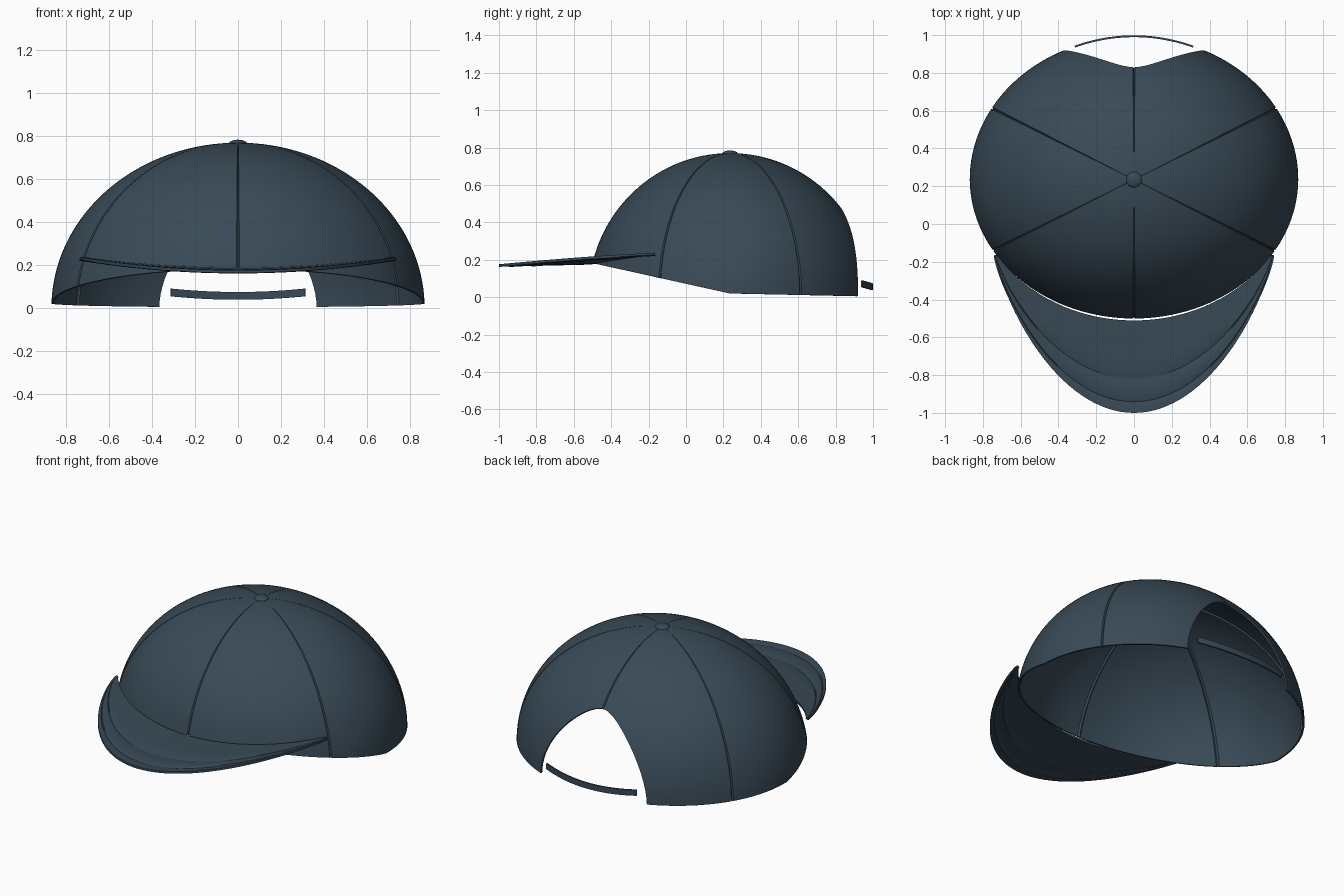
import bpy, bmesh
from math import sin, cos, acos, radians, pi, sqrt

if "Cube" in bpy.data.objects:
    bpy.data.objects.remove(bpy.data.objects["Cube"])

CY, RX, RY, RZ = 0.235, 0.87, 0.757, 0.77   # crown ellipsoid
fabric = bpy.data.materials.new("navy_fabric")
fabric.diffuse_color = (0.04, 0.068, 0.094, 1)
fabric.use_nodes = True
fabric.node_tree.nodes["Principled BSDF"].inputs["Base Color"].default_value = fabric.diffuse_color


def finish(ob):
    """Apply modifiers, colour and smooth-shade one part."""
    ob.data.materials.append(fabric)
    bpy.ops.object.select_all(action='DESELECT')
    ob.select_set(True)
    bpy.context.view_layer.objects.active = ob
    bpy.ops.object.convert(target='MESH')
    bpy.ops.object.shade_smooth_by_angle(angle=radians(35))


def sheet(name, rows, thickness, mirror=False):
    """Skin a grid of points and give it thickness (inward / downward)."""
    bm = bmesh.new()
    grid = [[bm.verts.new(p) for p in r] for r in rows]
    for a, b in zip(grid, grid[1:]):
        for j in range(len(a) - 1):
            bm.faces.new((a[j], a[j + 1], b[j + 1], b[j]))
    bmesh.ops.remove_doubles(bm, verts=bm.verts, dist=1e-5)
    me = bpy.data.meshes.new(name)
    bm.to_mesh(me)
    bm.free()
    ob = bpy.data.objects.new(name, me)
    bpy.context.collection.objects.link(ob)
    if mirror:
        ob.modifiers.new("mirror", 'MIRROR')
    so = ob.modifiers.new("thickness", 'SOLIDIFY')
    so.thickness = thickness
    so.offset = -1
    finish(ob)
    return ob


# Crown: half dome, angle measured from the back, with grooved seams every 60 degrees
OPEN = 25.2          # half angle of the back opening
SEAMS = (0, 60, 120, 180)
GAP = 0.45


def span(a, b, n):
    return [a + (b - a) * i / n for i in range(n + 1)]


angles = [0, GAP] + [OPEN * sin(pi / 2 * i / 18) for i in range(1, 19)]
angles += span(OPEN, 60 - GAP, 14)[1:] + [60]
angles += span(60 + GAP, 120 - GAP, 22) + [120]
angles += span(120 + GAP, 180 - GAP, 22) + [180]


def edge_phi(a):
    """Polar angle where the crown's lower edge lies."""
    ar, phi = radians(a), pi / 2
    for _ in range(8):
        d = RY * cos(ar) * sin(phi)
        z = 0.02 - 0.022 * d if d > 0 else 0.02 - 0.2207 * d
        if a < OPEN:
            z += (0.476 - z) * (1 - (a / OPEN) ** 1.8) ** (1 / 1.8)
        phi = acos(z / RZ)
    return phi


ends = [edge_phi(a) for a in angles]
N = 36
rows = []
for i in range(N + 1):
    row = []
    for a, e in zip(angles, ends):
        p, ar = e * i / N, radians(a)
        k = 0.991 if a in SEAMS and i else 1
        x = 0 if a in (0, 180) else RX * sin(ar) * sin(p) * k
        row.append((x, CY + RY * cos(ar) * sin(p) * k, RZ * cos(p) * k if i else RZ))
    rows.append(row)
sheet("crown", rows, 0.01, mirror=True)

# Button on top
bpy.ops.mesh.primitive_uv_sphere_add(segments=32, ring_count=16, radius=1, location=(0, CY, RZ - 0.004))
button = bpy.context.object
button.name = "top_button"
button.scale = (0.042, 0.042, 0.018)
finish(button)

# Brim: lofted from the crown-hugging inner curve to the outer curve, sides lifted
us = [sin(pi / 2 * (i / 32 - 1)) for i in range(65)]
ts = [0, .2, .4, .61, .63, .65, .76, .865, .88, .895, 1]
rows = []
for t in reversed(ts):
    row = []
    for u in us:
        xi, xo = 0.722 * u, 0.735 * u
        yi = CY - 0.746 * sqrt(1 - (xi / 0.857) ** 2)
        yo = -0.165 - 0.835 * max(0, 1 - u * u) ** 0.77
        z = 0.188 - 0.012 * t + (0.05 + 0.01 * t) * u * u
        if t in (.63, .88):          # stitched lines
            z -= 0.003
        row.append((xi + (xo - xi) * t, yi + (yo - yi) * t, z))
    rows.append(row)
rows.reverse()
rows = [r[::-1] for r in rows]
sheet("brim", [r[::-1] for r in rows[::-1]], 0.014)

# Adjusting strap across the back opening
rows = []
for h in (0.018, -0.018):
    row = []
    for i in range(33):
        s = i / 16 - 1
        row.append((0.315 * s, 0.999 - 0.055 * s * s, 0.056 + 0.016 * s * s + h))
    rows.append(row)
sheet("back_strap", rows, 0.01)
